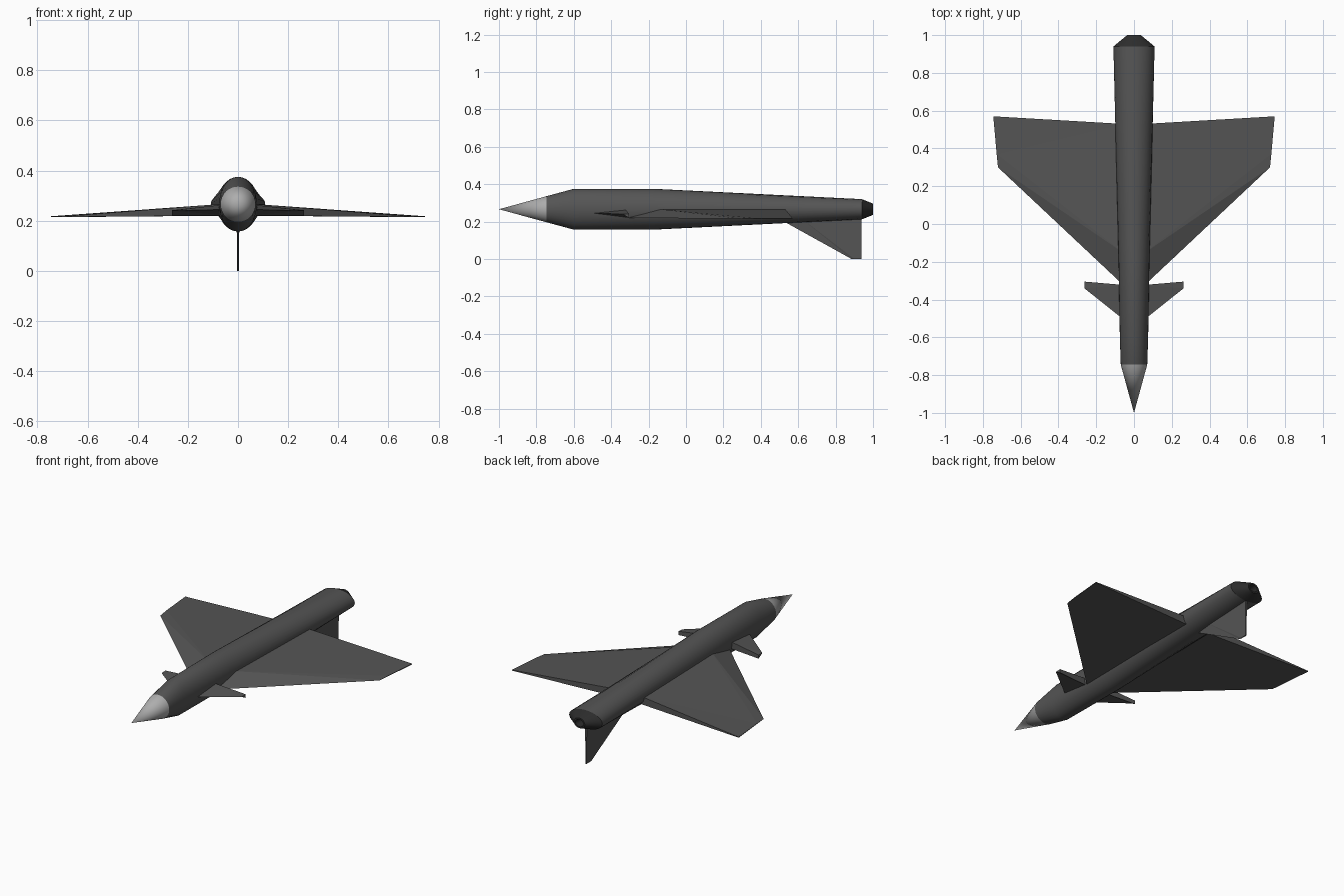
import bpy, bmesh, math

if "Cube" in bpy.data.objects:
    bpy.data.objects.remove(bpy.data.objects["Cube"])

SEG = 32
ZC = 0.266


def material(name, v):
    m = bpy.data.materials.new(name)
    m.diffuse_color = (v, v, v, 1)
    m.use_nodes = True
    m.node_tree.nodes["Principled BSDF"].inputs["Base Color"].default_value = m.diffuse_color
    return m


body_mat = material("dark_grey", 0.09)
nose_mat = material("light_grey", 0.42)
tail_mat = material("near_black", 0.025)


def finish(name, bm, mat, smooth=False):
    bmesh.ops.recalc_face_normals(bm, faces=bm.faces)
    mesh = bpy.data.meshes.new(name)
    bm.to_mesh(mesh)
    bm.free()
    ob = bpy.data.objects.new(name, mesh)
    bpy.context.collection.objects.link(ob)
    mesh.materials.append(mat)
    if smooth:
        bpy.ops.object.select_all(action='DESELECT')
        ob.select_set(True)
        bpy.context.view_layer.objects.active = ob
        bpy.ops.object.shade_smooth_by_angle(angle=math.radians(25))
    return ob


def loft(name, stations, mat, smooth=True):
    """Elliptical sections (y, half width, half height); zero width is a point."""
    bm = bmesh.new()
    rings = []
    for y, rx, rz in stations:
        if rx == 0:
            rings.append([bm.verts.new((0, y, ZC))])
        else:
            rings.append([bm.verts.new((rx * math.cos(2 * math.pi * i / SEG), y,
                                        ZC + rz * math.sin(2 * math.pi * i / SEG)))
                          for i in range(SEG)])
    for a, b in zip(rings, rings[1:]):
        for i in range(SEG):
            j = (i + 1) % SEG
            if len(a) == 1:
                bm.faces.new((a[0], b[i], b[j]))
            elif len(b) == 1:
                bm.faces.new((a[i], b[0], a[j]))
            else:
                bm.faces.new((a[i], b[i], b[j], a[j]))
    return finish(name, bm, mat, smooth)


def surface(name, root, tip, mat, mirror=False):
    """Solid between two matching sections, one at the root and one at the tip."""
    bm = bmesh.new()
    r = [bm.verts.new(p) for p in root]
    t = [bm.verts.new(p) for p in tip]
    n = len(r)
    for i in range(n):
        j = (i + 1) % n
        bm.faces.new((r[i], r[j], t[j], t[i]))
    bm.faces.new(r)
    bm.faces.new(t)
    bmesh.ops.triangulate(bm, faces=bm.faces)
    ob = finish(name, bm, mat)
    if mirror:
        ob.modifiers.new("mirror", 'MIRROR').use_mirror_merge = False
    return ob


# Nose cone, fuselage and recessed tail nozzle
loft("nose_cone", [(-1.0, 0, 0), (-0.745, 0.07, 0.07)], nose_mat)
loft("fuselage", [(-0.745, 0.07, 0.07), (-0.6, 0.075, 0.109), (-0.17, 0.082, 0.109),
                  (0.94, 0.109, 0.054)], body_mat)
loft("tail_nozzle", [(0.94, 0.109, 0.054), (1.0, 0.036, 0.03), (1.0, 0.026, 0.021),
                     (0.95, 0.022, 0.018), (0.95, 0, 0)], tail_mat)

# Delta wings: flat underside, wedge leading edge, thin tips
surface("wing",
        [(0.06, -0.32, 0.22), (0.06, -0.15, 0.267), (0.06, 0.53, 0.267), (0.06, 0.53, 0.22)],
        [(0.72, 0.30, 0.215), (0.727, 0.37, 0.218), (0.745, 0.57, 0.218), (0.745, 0.57, 0.214)],
        body_mat, True)

# Canards: small wedges ahead of the wings
surface("canard",
        [(0.05, -0.51, 0.245), (0.05, -0.323, 0.265), (0.05, -0.323, 0.222)],
        [(0.263, -0.34, 0.24), (0.263, -0.305, 0.242), (0.263, -0.305, 0.22)],
        body_mat, True)

# Belly fin
surface("belly_fin",
        [(0, 0.47, 0.23), (0.006, 0.6, 0.23), (0.006, 0.938, 0.23),
         (-0.006, 0.938, 0.23), (-0.006, 0.6, 0.23)],
        [(0, 0.885, 0), (0.003, 0.90, 0), (0.003, 0.938, 0),
         (-0.003, 0.938, 0), (-0.003, 0.90, 0)],
        body_mat)
